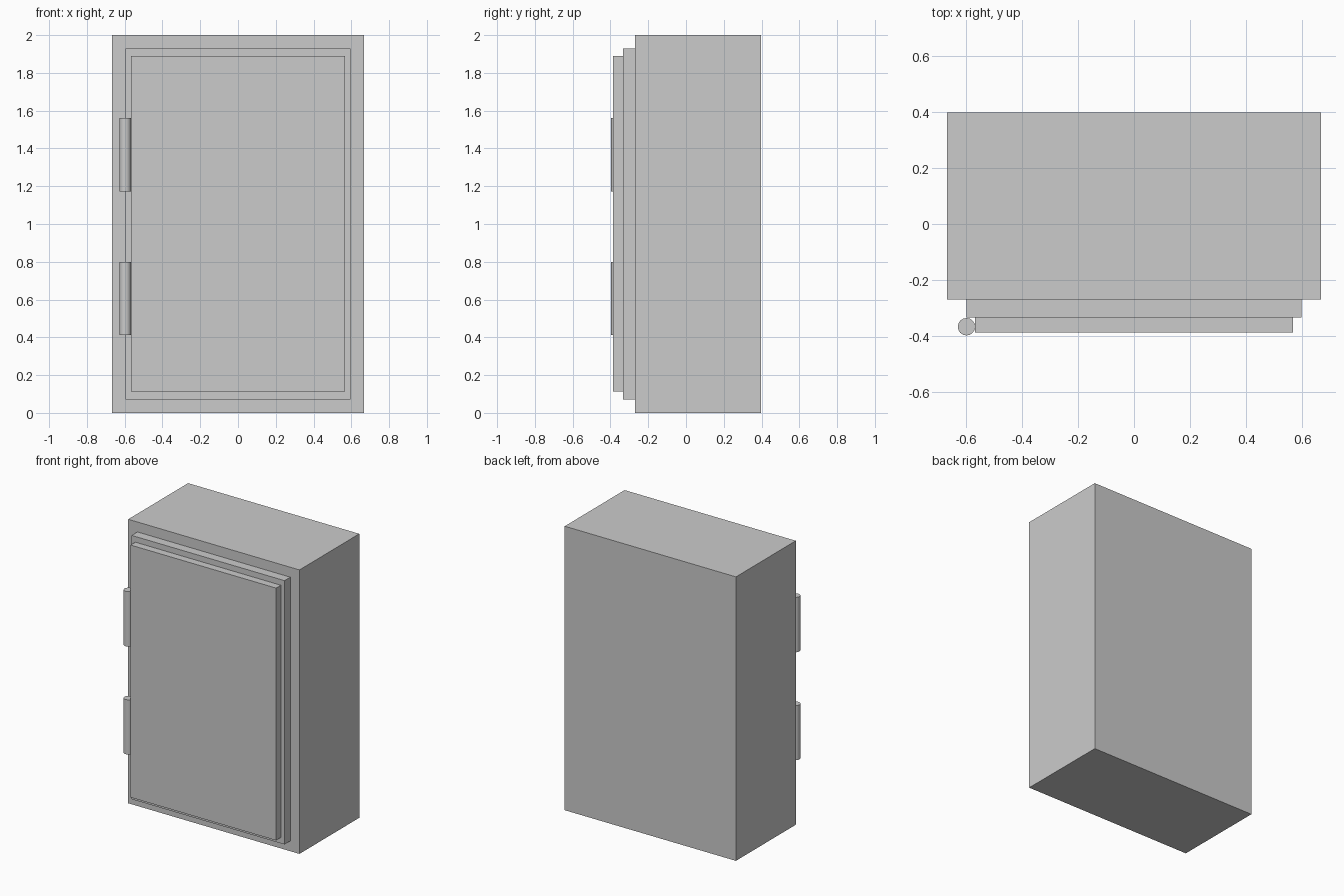
import bpy

if "Cube" in bpy.data.objects:
    bpy.data.objects.remove(bpy.data.objects["Cube"])


def box(name, x, y, z):
    """Box from (min, max) ranges on each axis."""
    centre = [(a + b) / 2 for a, b in (x, y, z)]
    bpy.ops.mesh.primitive_cube_add(size=1, location=centre)
    ob = bpy.context.object
    ob.name = name
    ob.scale = [b - a for a, b in (x, y, z)]
    bpy.ops.object.transform_apply(location=False, rotation=False, scale=True)
    return ob


# Main cabinet block
box("cabinet_body", (-0.667, 0.667), (-0.269, 0.397), (0, 2))

# Stepped door: wider back plate, then smaller front panel
box("door_back_plate", (-0.596, 0.596), (-0.333, -0.269), (0.072, 1.93))
box("door_front_panel", (-0.567, 0.567), (-0.386, -0.333), (0.113, 1.89))

# Two barrel hinges on the left edge of the door
for name, low, high in (("lower_hinge", 0.413, 0.798), ("upper_hinge", 1.173, 1.56)):
    bpy.ops.mesh.primitive_cylinder_add(
        vertices=16, radius=0.031, depth=high - low,
        location=(-0.597, -0.366, (low + high) / 2))
    bpy.context.object.name = name
    bpy.ops.object.shade_smooth_by_angle()
